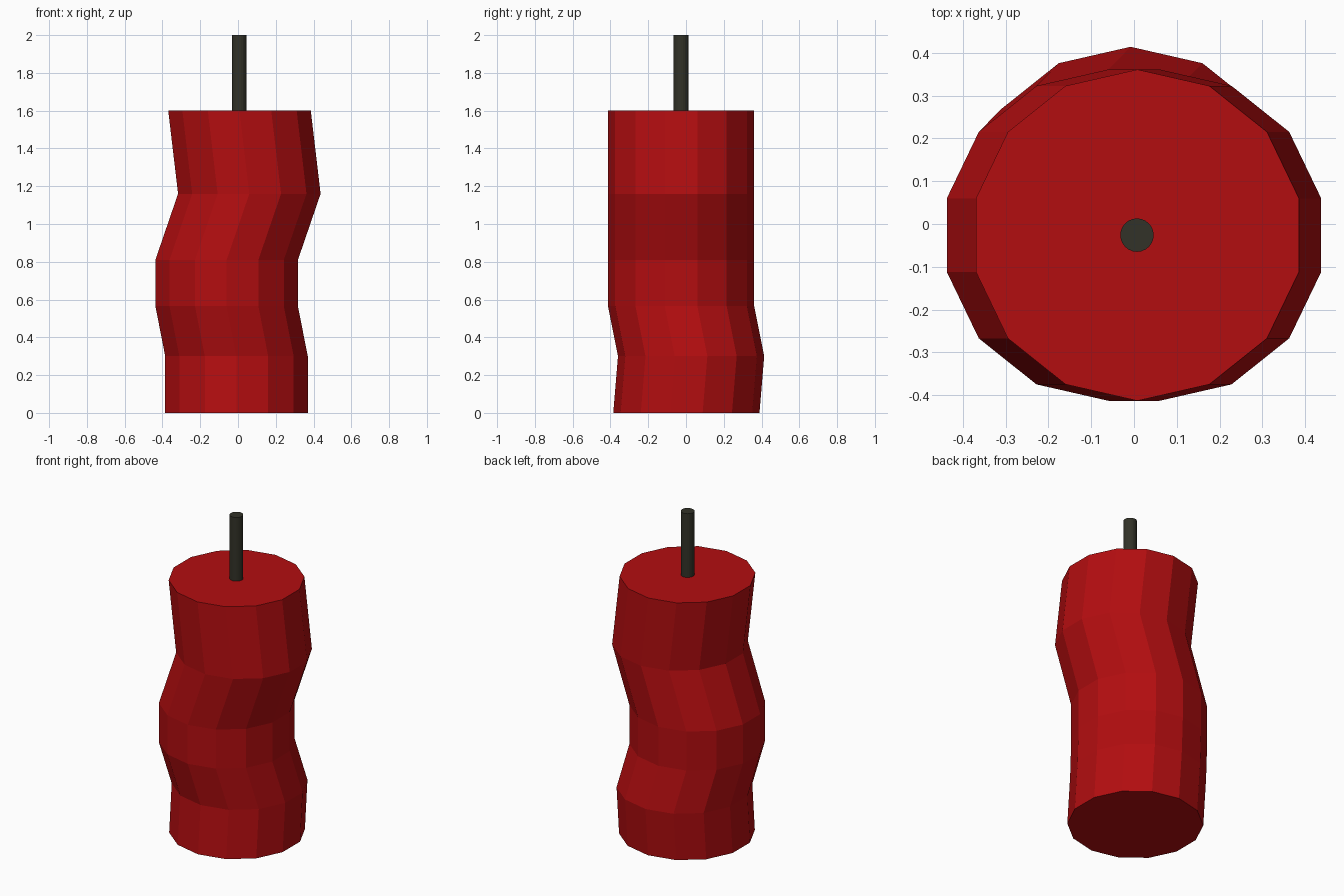
import bpy
import bmesh
import math

default = bpy.data.objects.get("Cube")
if default:
    bpy.data.objects.remove(default)


def make_material(name, rgb):
    mat = bpy.data.materials.new(name)
    mat.use_nodes = True
    mat.diffuse_color = (*rgb, 1)
    mat.node_tree.nodes["Principled BSDF"].inputs["Base Color"].default_value = (*rgb, 1)
    return mat


def loft(name, centres, radius, sides, mat):
    """Capped tube through horizontal rings of equal radius."""
    bm = bmesh.new()
    rings = []
    for x, y, z in centres:
        ring = []
        for i in range(sides):
            a = 2 * math.pi * i / sides
            ring.append(bm.verts.new((x + radius * math.sin(a), y + radius * math.cos(a), z)))
        rings.append(ring)
    for low, high in zip(rings, rings[1:]):
        for i in range(sides):
            j = (i + 1) % sides
            bm.faces.new((low[i], low[j], high[j], high[i]))
    bm.faces.new(rings[0])
    bm.faces.new(rings[-1])
    bmesh.ops.recalc_face_normals(bm, faces=bm.faces)
    mesh = bpy.data.meshes.new(name)
    bm.to_mesh(mesh)
    bm.free()
    mesh.materials.append(mat)
    obj = bpy.data.objects.new(name, mesh)
    bpy.context.collection.objects.link(obj)
    return obj


red = make_material("wax red", (0.45, 0.004, 0.005))
charcoal = make_material("wick charcoal", (0.032, 0.032, 0.021))

# Crooked faceted stick: each ring is shifted sideways
stick_path = [
    (-0.008, 0.002, 0), (-0.008, 0.027, 0.3), (-0.06, -0.026, 0.565),
    (-0.06, -0.026, 0.81), (0.06, -0.026, 1.16), (0.008, -0.026, 1.6),
]
loft("stick_body", stick_path, 0.387, 14, red)

# Thin upright wick
loft("wick", [(0.007, -0.026, 1.58), (0.007, -0.026, 2)], 0.039, 24, charcoal)
